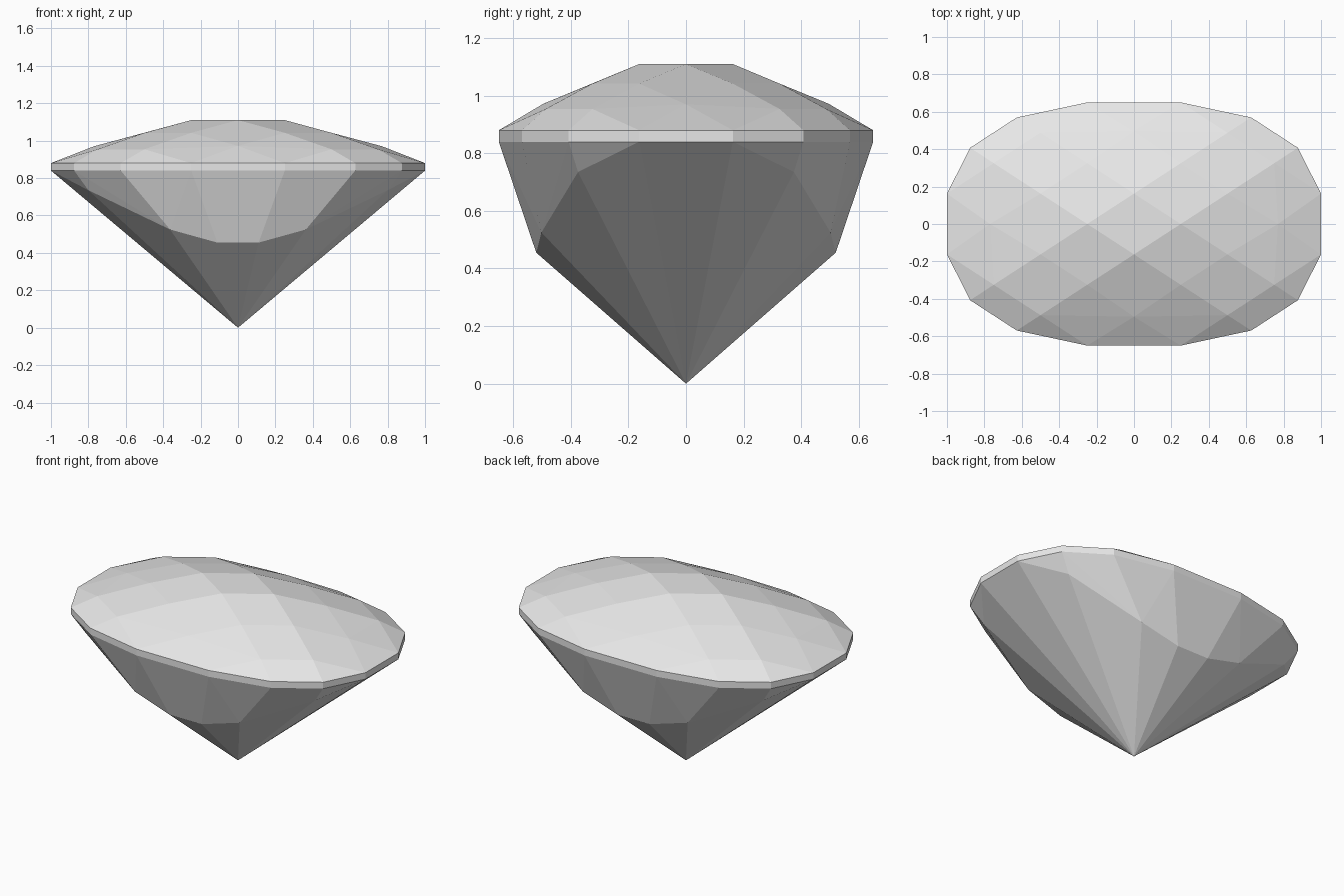
import bpy, bmesh

if "Cube" in bpy.data.objects:
    bpy.data.objects.remove(bpy.data.objects["Cube"])

HALF_X, HALF_Y = 1.0, 0.65
GIRDLE_LOW, GIRDLE_TOP, TABLE = 0.84, 0.88, 1.11

stone = bpy.data.materials.new("pale_grey_stone")
stone.use_nodes = True
stone.diffuse_color = (0.8, 0.8, 0.8, 1)
stone.node_tree.nodes["Principled BSDF"].inputs["Base Color"].default_value = (0.8, 0.8, 0.8, 1)


def mirrored(points):
    """Repeat one quadrant of points in all four quadrants."""
    return {(sx * x + 0.0, sy * y + 0.0, z) for x, y, z in points
            for sx in (1, -1) for sy in (1, -1)}


def outline(z):
    """Sixteen-sided cushion outline at height z."""
    steps = [0.25, 0.627, 0.876, 1.0]
    return [(u * HALF_X, v * HALF_Y, z) for u, v in zip(steps, reversed(steps))]


def add_part(name, points, open_heights):
    """Facet a convex set of points, leaving it open where parts meet."""
    bm = bmesh.new()
    for p in sorted(mirrored(points)):
        bm.verts.new(p)
    bmesh.ops.convex_hull(bm, input=bm.verts[:])
    caps = [f for f in bm.faces
            if any(all(abs(v.co.z - h) < 1e-4 for v in f.verts) for h in open_heights)]
    bmesh.ops.delete(bm, geom=caps, context="FACES")
    bmesh.ops.dissolve_limit(bm, angle_limit=0.01, verts=bm.verts[:], edges=bm.edges[:])
    bmesh.ops.recalc_face_normals(bm, faces=bm.faces[:])
    # Open shells: make sure every facet faces away from the middle of the stone
    for f in bm.faces:
        c = f.calc_center_median()
        c.z -= 0.7
        if f.normal.dot(c) < 0:
            f.normal_flip()
    mesh = bpy.data.meshes.new(name)
    bm.to_mesh(mesh)
    bm.free()
    mesh.materials.append(stone)
    bpy.context.collection.objects.link(bpy.data.objects.new(name, mesh))


# Crown: chequerboard of diamond facets on a quarter-step lattice
lattice = [(1, 0, TABLE), (0, 1, TABLE),
           (2, 1, 1.042), (1, 2, 1.042),
           (3.08, 0, 0.97), (0, 3.05, 0.972),
           (3, 2, 0.954), (2, 3, 0.954)]
crown = [(i / 4 * HALF_X, j / 4 * HALF_Y, z) for i, j, z in lattice]
add_part("crown", crown + outline(GIRDLE_TOP), [GIRDLE_TOP])

# Girdle: thin upright band
add_part("girdle", outline(GIRDLE_LOW) + outline(GIRDLE_TOP), [GIRDLE_LOW, GIRDLE_TOP])

# Pavilion: steep upper facets breaking into a pointed base
break_ring = [(0.11, 0.52, 0.455), (0.363, 0.502, 0.525), (0.8, 0.375, 0.735)]
add_part("pavilion", outline(GIRDLE_LOW) + break_ring + [(0, 0, 0)], [GIRDLE_LOW])
